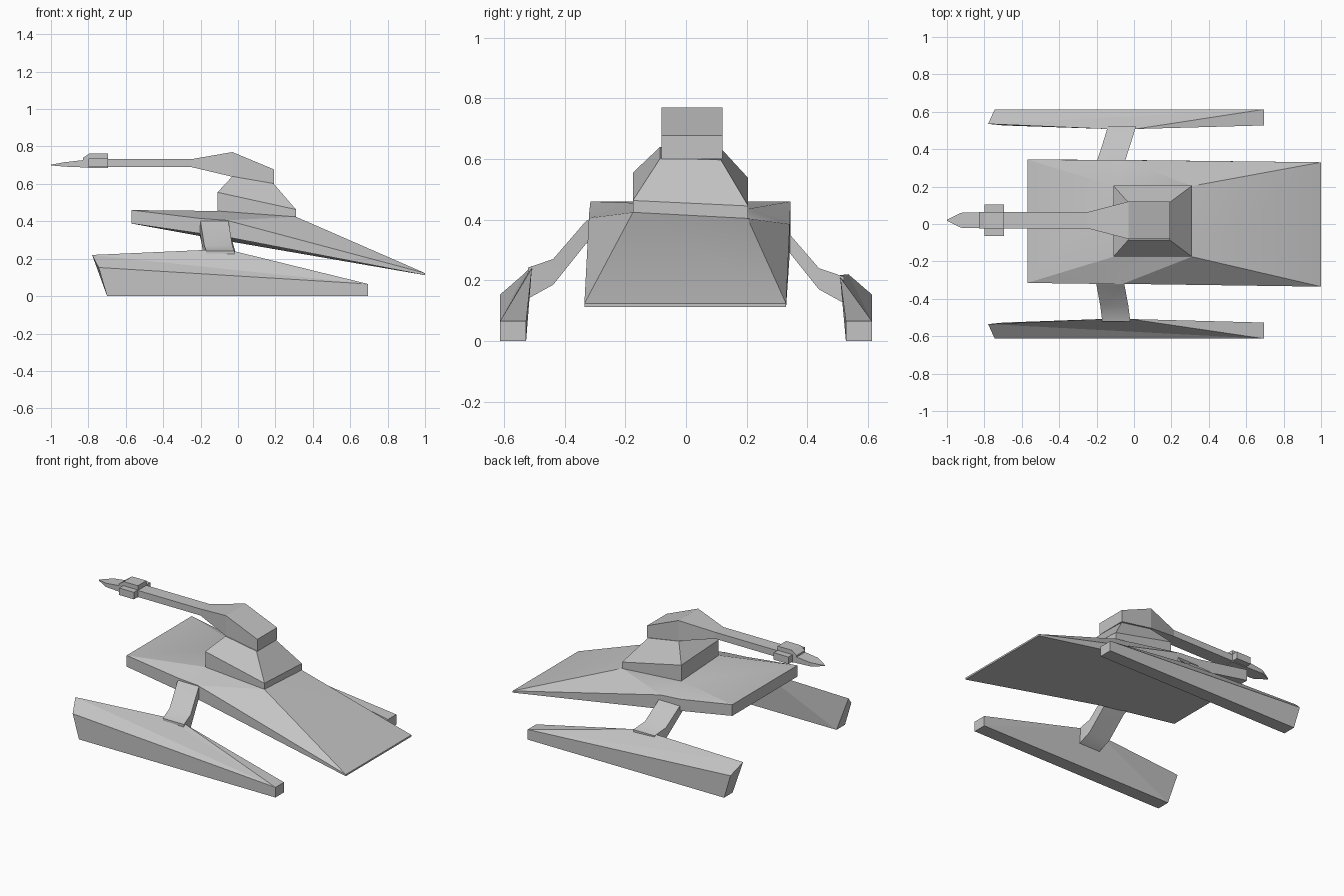
import bpy, bmesh, math

if "Cube" in bpy.data.objects:
    bpy.data.objects.remove(bpy.data.objects["Cube"], do_unlink=True)

GREY = (0.55, 0.55, 0.55, 1)
grey = bpy.data.materials.new("hull grey")
grey.use_nodes = True
grey.diffuse_color = GREY
grey.node_tree.nodes["Principled BSDF"].inputs["Base Color"].default_value = GREY


def build(name, points, faces, smooth=None):
    """Mesh from named points; each face is a string of point names."""
    bm = bmesh.new()
    verts = {key: bm.verts.new(p) for key, p in points.items()}
    for face in faces:
        keys = face.split() if isinstance(face, str) else face
        bm.faces.new([verts[k] for k in keys])
    bmesh.ops.recalc_face_normals(bm, faces=bm.faces)
    mesh = bpy.data.meshes.new(name)
    bm.to_mesh(mesh)
    bm.free()
    mesh.materials.append(grey)
    obj = bpy.data.objects.new(name, mesh)
    bpy.context.collection.objects.link(obj)
    if smooth:
        bpy.ops.object.select_all(action='DESELECT')
        obj.select_set(True)
        bpy.context.view_layer.objects.active = obj
        bpy.ops.object.shade_smooth_by_angle(angle=math.radians(smooth))
    return obj


def loft(name, rings, smooth=None):
    """Skin a row of four-point rings and cap both ends."""
    points = {(i, j): p for i, r in enumerate(rings) for j, p in enumerate(r)}
    faces = [[(i, j), (i, (j + 1) % 4), (i + 1, (j + 1) % 4), (i + 1, j)]
             for i in range(len(rings) - 1) for j in range(4)]
    faces += [[(i, j) for j in range(4)] for i in (0, len(rings) - 1)]
    return build(name, points, faces, smooth)


def across(x, half, z0, z1, mid=0.02):
    """Rectangular ring facing along x."""
    return [(x, mid - half, z0), (x, mid + half, z0),
            (x, mid + half, z1), (x, mid - half, z1)]


def deck(x0, x1, half, z0, z1, roll):
    """Sloping, slightly rolled ring seen from above."""
    y0, y1 = 0.015 - half, 0.015 + half
    return [(x0, y0, z0), (x1, y0, z1), (x1, y1, z1 - roll), (x0, y1, z0 - roll)]


# main hull: wedge with a raised middle; r = right (-y), l = left (+y)
hull = {}
for side, back, mid, front, ped, drop in (("r", -.315, -.32, -.335, -.175, 0),
                                          ("l", .345, .342, .33, .203, .02)):
    hull.update({
        "back_" + side: (-.57, back, .46),
        "sideA_" + side: (-.2, mid, .415 - drop),
        "sideB_" + side: (-.06, mid, .405 - drop),
        "front_" + side: (1, front, .123),
        "pedA_" + side: (-.11, ped, .455 - drop),
        "pedB_" + side: (.31, ped, .424 - drop),
        "lowback_" + side: (-.57, back, .388),
        "lowmid_" + side: (-.03, mid, .31 - drop),
        "lowfront_" + side: (1, front, .112)})
hull_faces = ["back_r back_l pedA_l pedA_r", "pedA_r pedA_l pedB_l pedB_r",
              "pedB_r pedB_l front_l front_r", "back_r back_l lowback_l lowback_r",
              "front_r front_l lowfront_l lowfront_r",
              "lowback_r lowback_l lowmid_l lowmid_r",
              "lowmid_r lowmid_l lowfront_l lowfront_r"]
for face in ("back_ sideA_ pedA_", "sideA_ sideB_ pedA_", "sideB_ pedB_ pedA_",
             "sideB_ front_ pedB_", "back_ sideA_ lowmid_ lowback_",
             "sideA_ sideB_ lowmid_", "sideB_ front_ lowfront_ lowmid_"):
    hull_faces += [face.replace("_", "_" + s) for s in "rl"]
build("main_hull", hull, hull_faces, smooth=20)

# pedestal: low block with a tapered top
loft("pedestal", [deck(-.11, .31, .19, .44, .42, .02),
                  deck(-.11, .31, .19, .555, .463, .018),
                  deck(-.03, .19, .1, .64, .602, .005)])

# head and long neck
loft("head_and_neck", [across(.193, .1, .6, .677), across(-.03, .1, .638, .77),
                       across(-.25, .043, .69, .732), across(-.72, .043, .69, .732)])

# collar near the end of the neck, and the pointed tip
loft("collar_plate", [across(-.695, .083, .69, .735), across(-.8, .083, .69, .735)])
loft("collar_core", [across(-.695, .043, .685, .762), across(-.795, .043, .685, .762),
                     across(-.83, .043, .69, .738)])
loft("neck_tip", [across(-.82, .043, .688, .728), across(-.925, .04, .692, .716),
                  across(-1, .003, .699, .703)])

# pods and struts on both sides
for label, s, drop, shift in (("right", -1, 0, 0), ("left", 1, .03, .03)):
    outer, inner = s * .613, s * .527
    pod = {"A0": (-.745, outer, .153), "A1": (.695, outer, .065),
           "B0": (-.78, s * .535, .22), "B1": (.695, inner, .065),
           "M1": (-.17 + shift, s * .508, .247 - drop),
           "M2": (-.02 + shift, s * .508, .24 - drop),
           "C0": (-.7, outer, 0), "C1": (.695, outer, 0),
           "D0": (-.7, inner, 0), "D1": (.695, inner, 0)}
    build(label + "_pod", pod,
          ["A0 B0 A1", "B0 M1 A1", "M1 M2 A1", "M2 B1 A1", "A0 A1 C1 C0",
           "C0 C1 D1 D0", "A0 B0 D0 C0", "A1 B1 D1 C1", "D0 D1 M2 M1",
           "D0 M1 B0", "D1 B1 M2"])
    rings = []
    for y, x, z0, z1 in ((.3, -.205, .34, .412), (.33, -.2, .32, .395),
                         (.438, -.18 + shift / 2, .185, .27),
                         (.52, -.17 + shift, .14, .242)):
        z0, z1 = z0 - drop / 2, z1 - drop
        rings.append([(x, s * y, z0), (x + .15, s * y, z0),
                      (x + .15, s * y, z1), (x, s * y, z1)])
    loft(label + "_strut", rings, smooth=40)
